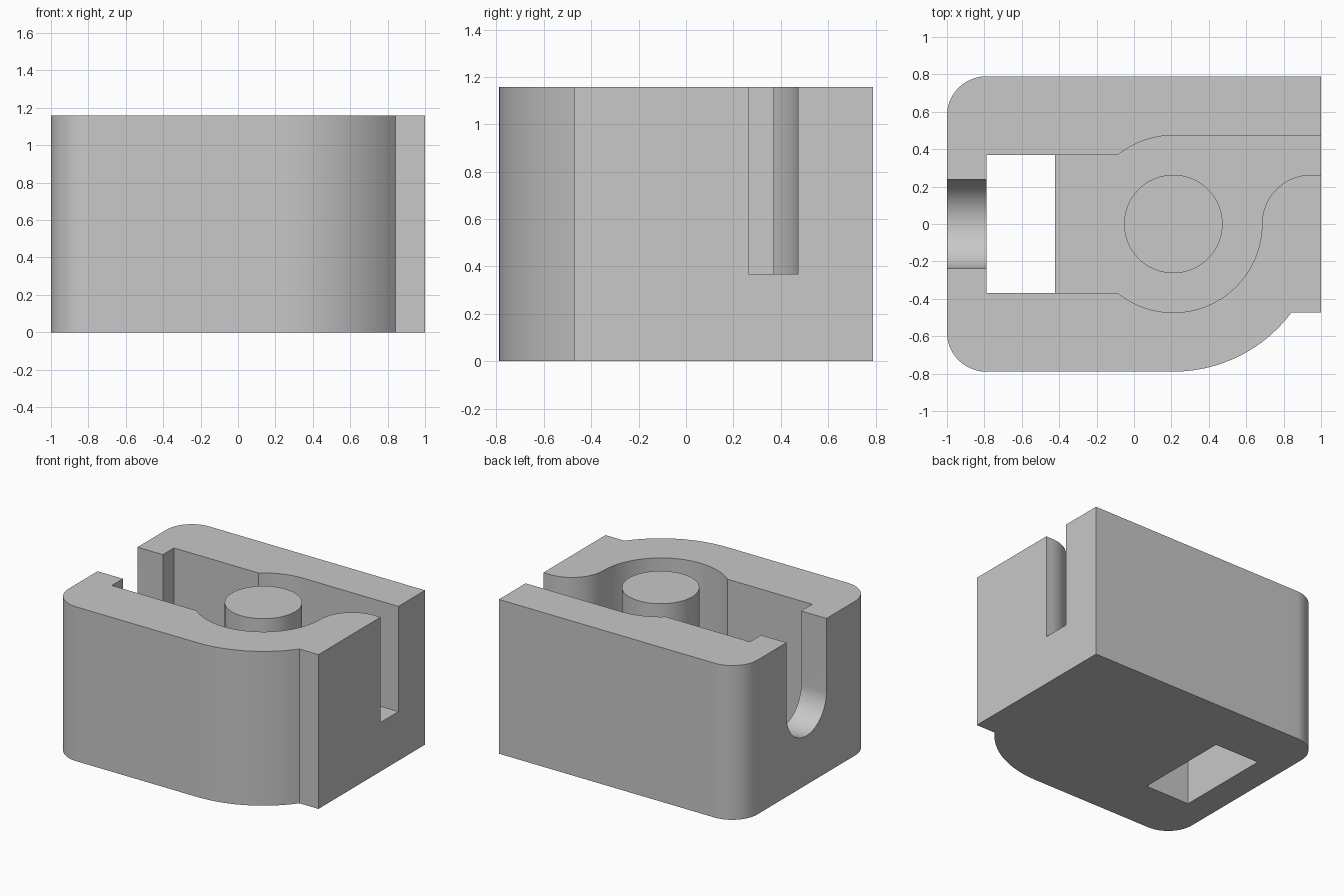
import bpy, bmesh
from math import sin, cos, radians, degrees, atan2, sqrt
from mathutils import Vector

U = 1 / 19  # design grid: the block is 38 x 30 x 22 grid units

cube = bpy.data.objects.get("Cube")
if cube:
    bpy.data.objects.remove(cube, do_unlink=True)

grey = bpy.data.materials.new("light_grey")
grey.use_nodes = True
colour = (0.58, 0.58, 0.58, 1)
grey.diffuse_color = colour
grey.node_tree.nodes["Principled BSDF"].inputs["Base Color"].default_value = colour


def arc(cx, cy, r, start, end, step=4):
    """Points on an arc, angles in degrees."""
    n = max(2, round(abs(end - start) / step))
    angles = [radians(start + (end - start) * i / n) for i in range(n + 1)]
    return [(cx + r * cos(a), cy + r * sin(a)) for a in angles]


def prism(name, profile, low, high, along="z"):
    """Extrude a closed profile along z (profile in xy) or x (profile in yz)."""
    def place(p, h):
        return U * Vector((p[0], p[1], h) if along == "z" else (h, p[0], p[1]))
    bm = bmesh.new()
    face = bm.faces.new([bm.verts.new(place(p, low)) for p in profile])
    new = bmesh.ops.extrude_face_region(bm, geom=[face])["geom"]
    move = place((0, 0), high) - place((0, 0), low)
    bmesh.ops.translate(bm, vec=move, verts=[g for g in new if isinstance(g, bmesh.types.BMVert)])
    bmesh.ops.recalc_face_normals(bm, faces=bm.faces)
    mesh = bpy.data.meshes.new(name)
    bm.to_mesh(mesh)
    bm.free()
    mesh.materials.append(grey)
    obj = bpy.data.objects.new(name, mesh)
    bpy.context.collection.objects.link(obj)
    return obj


def combine(target, tool, operation):
    """Apply a boolean and discard the tool object."""
    tool.hide_render = True
    mod = target.modifiers.new(tool.name, "BOOLEAN")
    mod.operation, mod.solver, mod.object = operation, "EXACT", tool
    bpy.context.view_layer.objects.active = target
    bpy.ops.object.modifier_apply(modifier=mod.name)
    bpy.data.objects.remove(tool, do_unlink=True)


# Outer block: two rounded corners, a large arc and a small square step
outline = (arc(-15, -11, 4, 180, 270)
           + arc(4, 0, 15, -90, degrees(atan2(-9, 12)))
           + [(19, -9), (19, 15)]
           + arc(-15, 11, 4, 90, 180))
housing = prism("housing", outline, 0, 22)

# Pocket: straight channel, round chamber and curved outlet
join = degrees(atan2(7, -sqrt(9 ** 2 - 7 ** 2)))
pocket = ([(-15, 7), (-15, -7)]
          + arc(4, 0, 9, 360 - join, 360)
          + arc(18, 0, 5, 180, 90)
          + [(21, 5), (21, 9)]
          + arc(4, 0, 9, 90, join))
combine(housing, prism("pocket_cutter", pocket, 7, 24), "DIFFERENCE")

# Rectangular opening through the floor
opening = [(-15, -7), (-8, -7), (-8, 7), (-15, 7)]
combine(housing, prism("floor_opening_cutter", opening, -2, 14), "DIFFERENCE")

# Round-bottomed slot in the end wall
slot = [(-4.5, 24)] + arc(0, 11.5, 4.5, 180, 360) + [(4.5, 24)]
combine(housing, prism("end_slot_cutter", slot, -21, -12, along="x"), "DIFFERENCE")

# Centre post, sunk into the floor
combine(housing, prism("centre_post", arc(4, 0, 5, 0, 360)[:-1], 5, 22), "UNION")

bpy.ops.object.select_all(action="DESELECT")
housing.select_set(True)
bpy.context.view_layer.objects.active = housing
bpy.ops.object.shade_smooth_by_angle(angle=radians(25))
